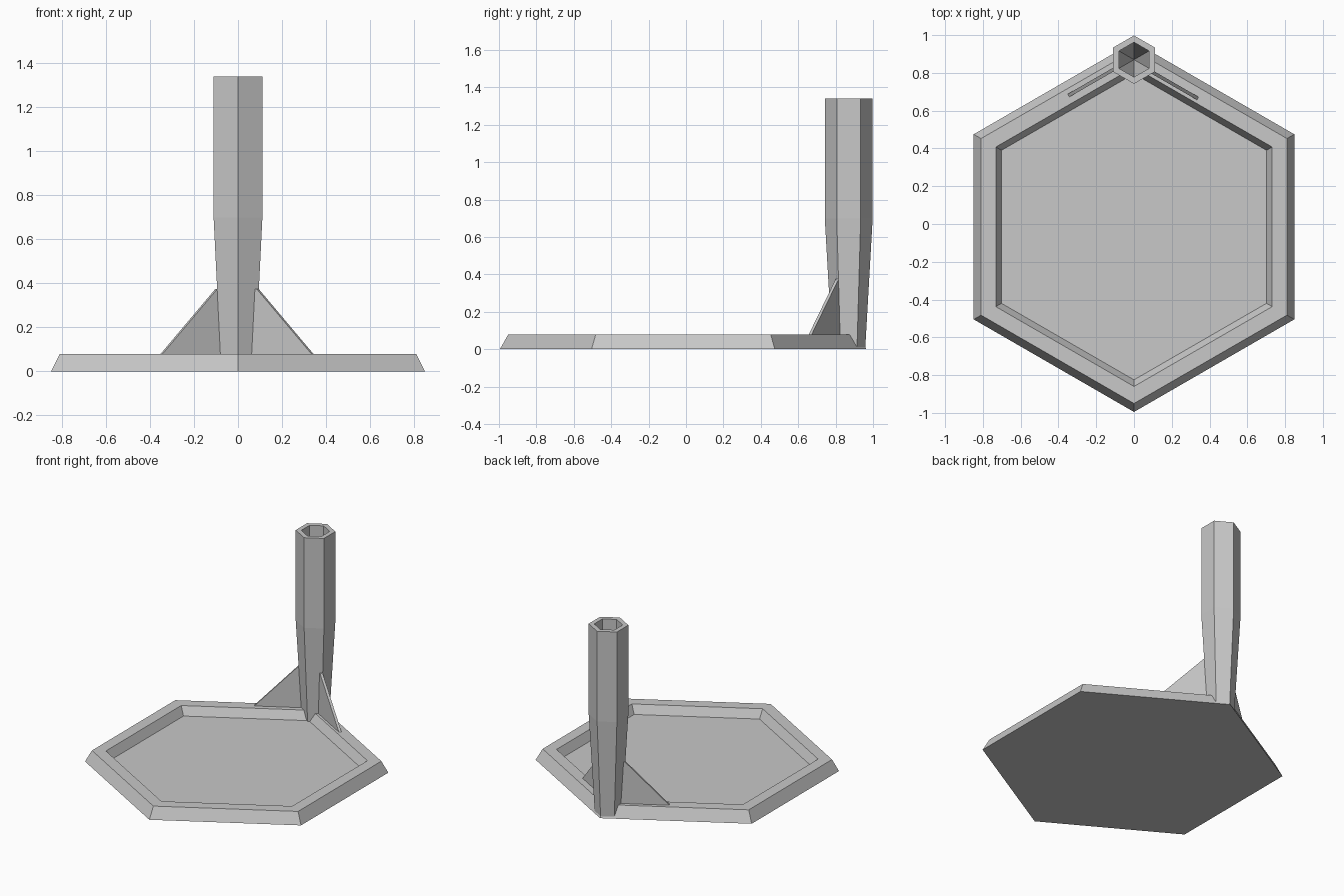
import bpy
import bmesh
from math import sin, cos, radians
from mathutils import Vector

cube = bpy.data.objects.get("Cube")
if cube:
    bpy.data.objects.remove(cube, do_unlink=True)

grey = bpy.data.materials.new("plain grey")
grey.use_nodes = True
colour = (0.58, 0.58, 0.58, 1)
grey.diffuse_color = colour
grey.node_tree.nodes["Principled BSDF"].inputs["Base Color"].default_value = colour


def finish(name, bm):
    bmesh.ops.remove_doubles(bm, verts=bm.verts, dist=0.0001)
    bmesh.ops.recalc_face_normals(bm, faces=bm.faces)
    mesh = bpy.data.meshes.new(name)
    bm.to_mesh(mesh)
    bm.free()
    mesh.materials.append(grey)
    obj = bpy.data.objects.new(name, mesh)
    bpy.context.collection.objects.link(obj)
    return obj


def hex_loft(name, y, rings):
    """Closed six-sided solid through (radius, z) rings, corners on the y axis."""
    bm = bmesh.new()
    loops = []
    for r, z in rings:
        angles = [radians(30 + 60 * i) for i in range(6)]
        loops.append([bm.verts.new((r * cos(a), y + r * sin(a), z)) for a in angles])
    for low, high in zip(loops, loops[1:]):
        for i in range(6):
            j = (i + 1) % 6
            bm.faces.new((low[i], low[j], high[j], high[i]))
    for loop, ring in ((loops[0], rings[0]), (loops[-1], rings[-1])):
        if ring[0] > 0.001:
            bm.faces.new(loop)
    return finish(name, bm)


def fin(name, side, near, far):
    """Triangular brace running out from the tower axis along a rear tray edge."""
    bm = bmesh.new()
    out = Vector((side * cos(radians(30)), -sin(radians(30)), 0))
    across = Vector((side * 0.5, cos(radians(30)), 0))
    profile = [(0.05, 0.04), (0.428, 0.04), (0.395, 0.08), (0.108, 0.375), (0.05, 0.375)]
    walls = []
    for offset in (near, far):
        walls.append([bm.verts.new(Vector((0, TOWER_Y, z)) + out * r + across * offset)
                      for r, z in profile])
        bm.faces.new(walls[-1])
    for i in range(len(profile)):
        j = (i + 1) % len(profile)
        bm.faces.new((walls[0][i], walls[0][j], walls[1][j], walls[1][i]))
    return finish(name, bm)


TOWER_Y = 0.87

# Shallow tray: sloping outside, flat rim, sloping inside, flat floor
hex_loft("tray", -0.015, [(0.98, 0), (0.935, 0.08), (0.845, 0.08), (0.81, 0.02)])

# Tower: tapered foot, straight shaft, bore ending in a point
hex_loft("tower", TOWER_Y, [(0.088, 0), (0.128, 0.7), (0.128, 1.34),
                            (0.092, 1.34), (0.092, 0.7), (0, 0.1)])

# Thin braces, each lying to one side of the tower's corner line
fin("right_brace", -1, 0, 0.018)
fin("left_brace", 1, -0.018, 0)
